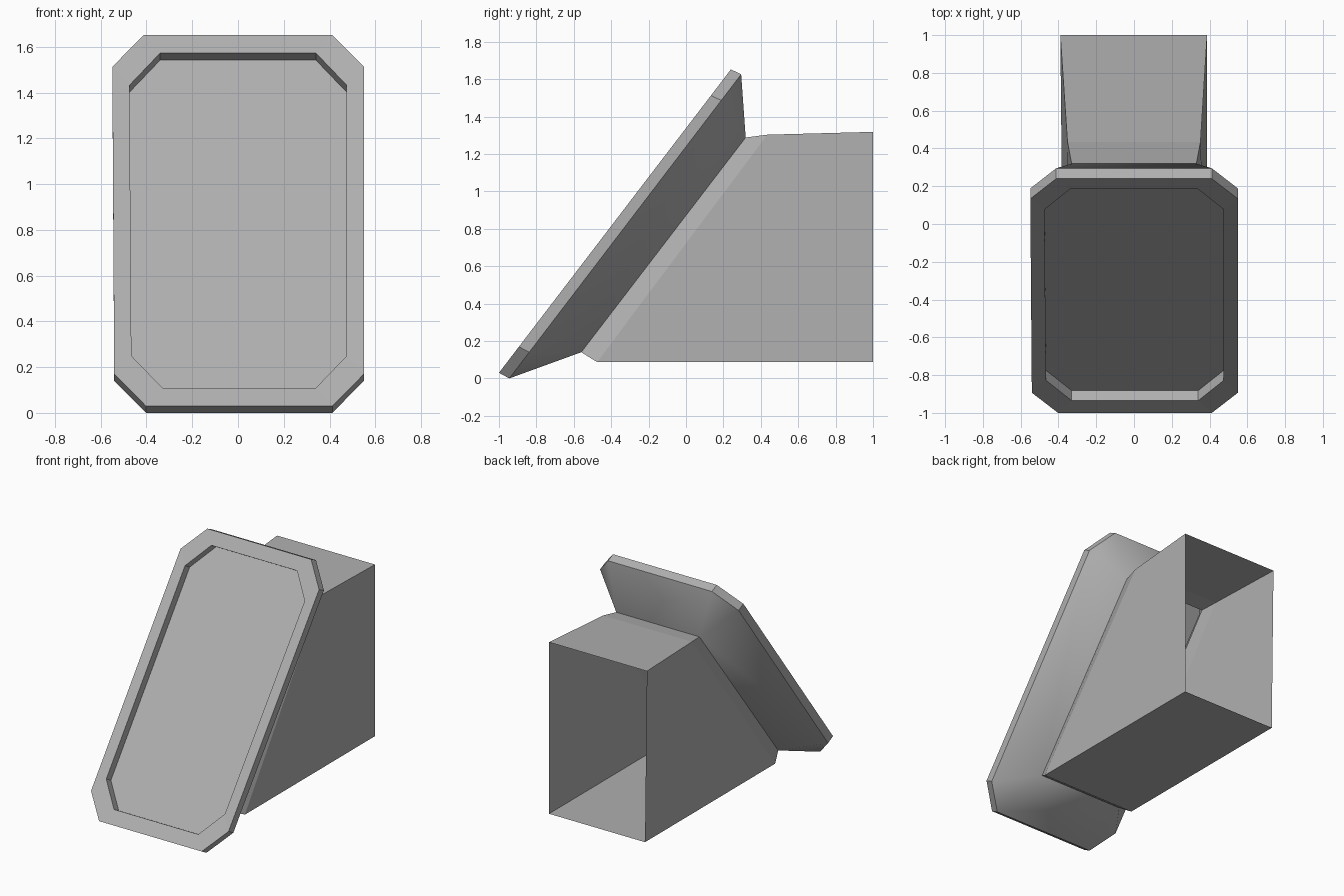
import bpy, bmesh

if "Cube" in bpy.data.objects:
    bpy.data.objects.remove(bpy.data.objects["Cube"])


def ring(bm, bottom, top, bottom_x, top_x, cut_x=0.0, cut_t=0.0):
    """Chamfered rectangle spanning two (y, z) ends; zero cuts give four corners."""
    def point(side, t, inset):
        x = bottom_x[side] * (1 - t) + top_x[side] * t
        x += inset if side == 0 else -inset
        y, z = (a * (1 - t) + b * t for a, b in zip(bottom, top))
        return bm.verts.new((x, y, z))
    layout = [(0, 0, cut_x), (1, 0, cut_x), (1, cut_t, 0), (1, 1 - cut_t, 0),
              (1, 1, cut_x), (0, 1, cut_x), (0, 1 - cut_t, 0), (0, cut_t, 0)]
    return [point(*p) for p in layout]


bm = bmesh.new()
panel_low, panel_high = (-0.465, 0.475), (-0.475, 0.475)
rim_low, rim_high = (-0.54, 0.55), (-0.55, 0.55)
rings = [
    # recessed front panel
    ring(bm, (-0.882, 0.080), (0.237, 1.542), panel_low, panel_high, 0.135, 0.096),
    ring(bm, (-0.935, 0.109), (0.184, 1.573), panel_low, panel_high, 0.135, 0.096),
    # slanted frame rim, front and back edges
    ring(bm, (-1.0, 0.03), (0.24, 1.652), rim_low, rim_high, 0.138, 0.086),
    ring(bm, (-0.945, 0.0), (0.295, 1.626), rim_low, rim_high, 0.138, 0.086),
    # neck, bevelled shoulder and open back of the housing
    ring(bm, (-0.56, 0.14), (0.319, 1.288), (-0.34, 0.34), (-0.33, 0.33)),
    ring(bm, (-0.475, 0.087), (0.435, 1.303), (-0.375, 0.387), (-0.352, 0.352)),
    ring(bm, (1.0, 0.087), (1.0, 1.318), (-0.375, 0.387), (-0.39, 0.387)),
]
bm.faces.new(rings[0])
for n, (a, b) in enumerate(zip(rings, rings[1:])):
    for i in range(8):
        j = (i + 1) % 8
        face = bm.faces.new((a[j], a[i], b[i], b[j]))
        face.smooth = n == 3  # only the tapered back of the frame is smooth
bmesh.ops.remove_doubles(bm, verts=bm.verts[:], dist=1e-5)

mesh = bpy.data.meshes.new("slanted_panel_housing")
bm.to_mesh(mesh)
bm.free()
housing = bpy.data.objects.new("slanted_panel_housing", mesh)
bpy.context.collection.objects.link(housing)

# darker grey finish
grey = bpy.data.materials.new("dark_grey")
grey.diffuse_color = (0.43, 0.43, 0.43, 1)
grey.use_nodes = True
grey.node_tree.nodes["Principled BSDF"].inputs["Base Color"].default_value = grey.diffuse_color
mesh.materials.append(grey)
